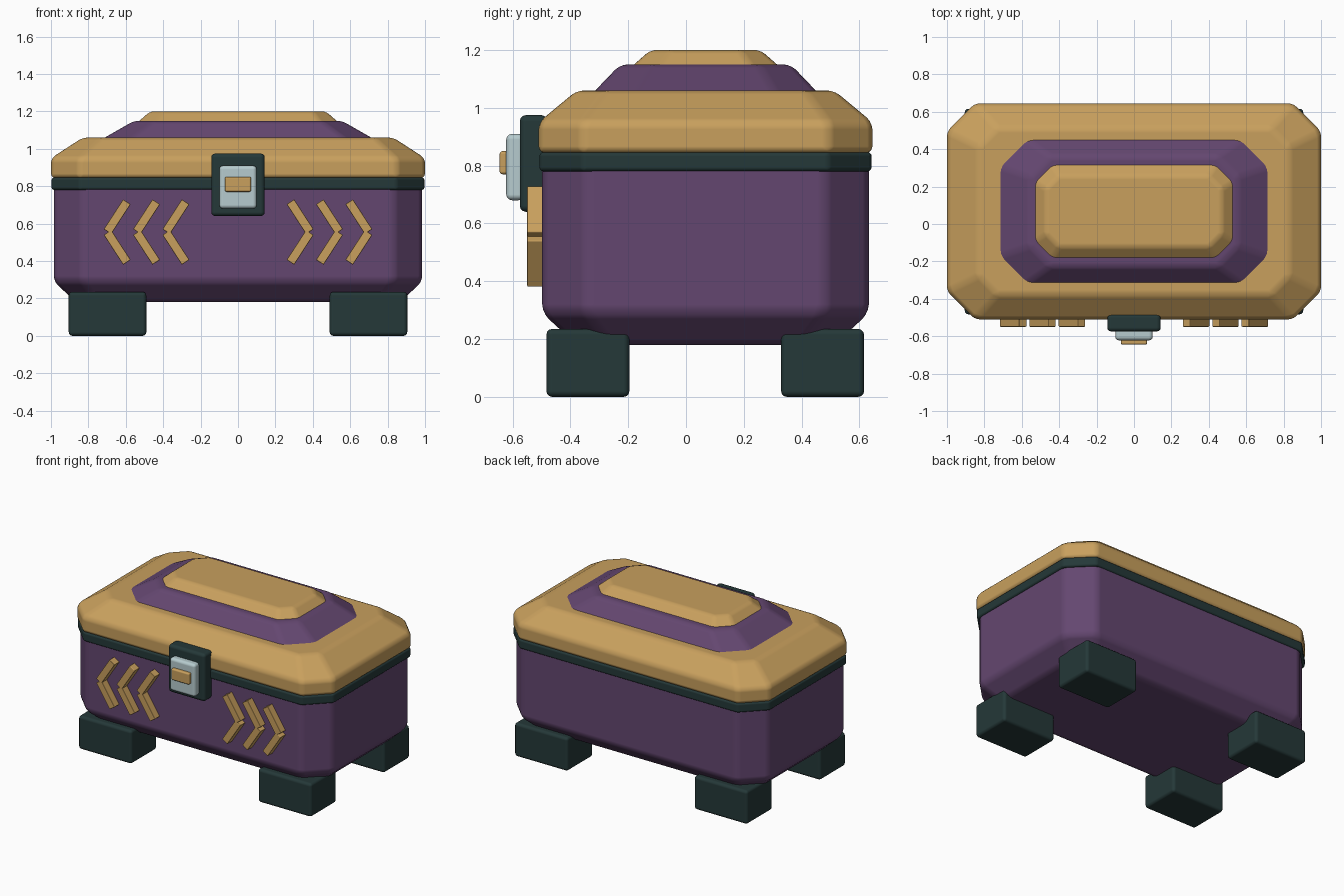
import bpy, bmesh, math
from mathutils import Matrix, Vector

cube = bpy.data.objects.get("Cube")
if cube:
    bpy.data.objects.remove(cube, do_unlink=True)


def material(name, rgb):
    mat = bpy.data.materials.new(name)
    mat.use_nodes = True
    colour = (*rgb, 1)
    mat.diffuse_color = colour
    mat.node_tree.nodes["Principled BSDF"].inputs["Base Color"].default_value = colour
    return mat


GOLD = material("gold", (0.58, 0.35, 0.11))
PURPLE = material("purple", (0.127, 0.062, 0.162))
DARK = material("dark green", (0.018, 0.04, 0.04))
SILVER = material("pale silver", (0.47, 0.60, 0.62))

MID_Y = 0.0675  # the chest sits behind its clasp


def finish(name, bm, mat, bevel):
    bmesh.ops.recalc_face_normals(bm, faces=bm.faces)
    for face in bm.faces:
        face.smooth = True
    mesh = bpy.data.meshes.new(name)
    bm.to_mesh(mesh)
    bm.free()
    mesh.materials.append(mat)
    obj = bpy.data.objects.new(name, mesh)
    bpy.context.collection.objects.link(obj)
    mod = obj.modifiers.new("rounded edges", 'BEVEL')
    mod.width = bevel
    mod.segments = 3
    mod.limit_method = 'ANGLE'
    mod.angle_limit = math.radians(20)
    mod.harden_normals = True
    return obj


def octagon(hx, hy, cut):
    quarter = [(hx, hy - cut), (hx - cut, hy)]
    half = quarter + [(-x, y) for x, y in reversed(quarter)]
    return half + [(-x, -y) for x, y in half]


def tiers(name, rings, mat, bevel):
    """Loft of chamfered rectangles: (z, half x, half y, corner cut)."""
    bm = bmesh.new()
    loops = [[bm.verts.new((x, y + MID_Y, z)) for x, y in octagon(hx, hy, cut)]
             for z, hx, hy, cut in rings]
    for low, high in zip(loops, loops[1:]):
        for i in range(len(low)):
            j = (i + 1) % len(low)
            bm.faces.new((low[i], low[j], high[j], high[i]))
    bm.faces.new(list(reversed(loops[0])))
    bm.faces.new(loops[-1])
    return finish(name, bm, mat, bevel)


def block(name, low, high, mat, bevel):
    low, high = Vector(low), Vector(high)
    bm = bmesh.new()
    bmesh.ops.create_cube(bm, size=1)
    bmesh.ops.scale(bm, vec=high - low, verts=bm.verts)
    bmesh.ops.translate(bm, vec=(low + high) / 2, verts=bm.verts)
    return finish(name, bm, mat, bevel)


# Chest shell
tiers("body", [(0.18, 0.865, 0.445, 0.11), (0.29, 0.985, 0.565, 0.15),
               (0.82, 0.985, 0.565, 0.15)], PURPLE, 0.03)
tiers("rim_band", [(0.78, 0.997, 0.575, 0.15), (0.847, 0.997, 0.575, 0.15)], DARK, 0.015)
tiers("lid", [(0.842, 1.0, 0.5775, 0.15), (0.95, 1.0, 0.5775, 0.15),
              (1.06, 0.83, 0.445, 0.10)], GOLD, 0.025)

# Stepped panels on the lid, sunk slightly so their lower edges stay crisp
tiers("lid_panel", [(1.03, 0.765, 0.41, 0.155), (1.15, 0.555, 0.295, 0.11)], PURPLE, 0.025)
tiers("lid_top_plate", [(1.13, 0.55, 0.27, 0.10), (1.20, 0.47, 0.19, 0.07)], GOLD, 0.02)

# Feet
for side, x in (("right", -0.905), ("left", 0.49)):
    for end, y in (("front", -0.483), ("back", 0.329)):
        block(f"{end}_{side}_foot", (x, y, 0), (x + 0.415, y + 0.287, 0.235), DARK, 0.02)

# Clasp
block("clasp_plate", (-0.143, -0.575, 0.64), (0.143, -0.48, 0.975), DARK, 0.022)
block("clasp_lock", (-0.1, -0.622, 0.68), (0.1, -0.56, 0.91), SILVER, 0.02)
block("clasp_button", (-0.07, -0.645, 0.77), (0.07, -0.61, 0.85), GOLD, 0.01)

# Chevrons pointing outward on the front
CHEVRON_Z = 0.555
for side, sign in (("right", -1), ("left", 1)):
    for i in range(3):
        bm = bmesh.new()
        for up in (-1, 1):
            turn = Matrix.Rotation(up * sign * math.radians(57), 4, 'Y')
            place = Matrix.Translation((sign * (0.332 + 0.157 * i), -0.522,
                                        CHEVRON_Z + up * 0.082))
            size = Matrix.Diagonal((0.19, 0.055, 0.048, 1))
            bmesh.ops.create_cube(bm, size=1, matrix=place @ turn @ size)
        finish(f"{side}_chevron_{i + 1}", bm, GOLD, 0.004)
